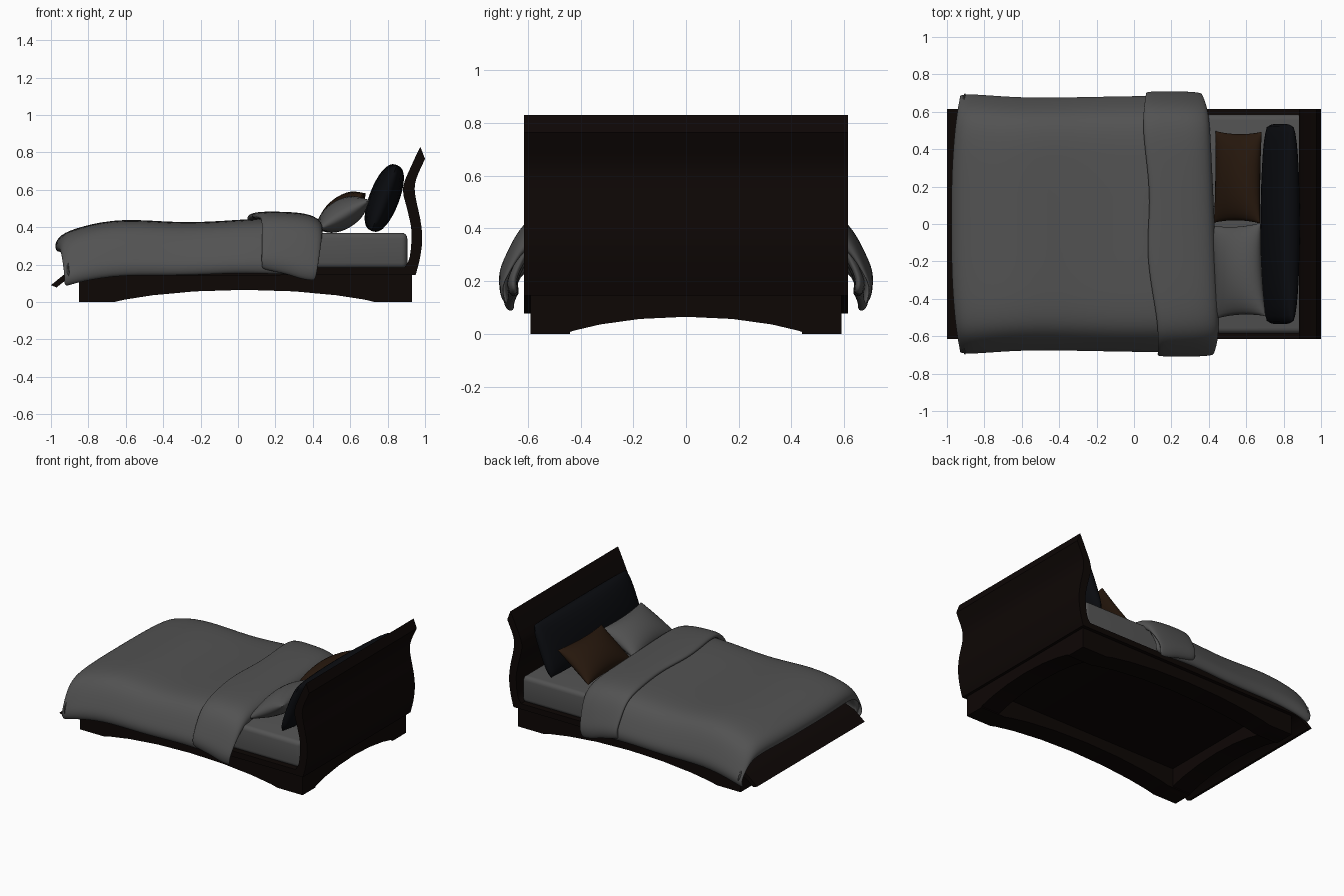
import bpy, bmesh, math
from mathutils import Matrix, Vector

if "Cube" in bpy.data.objects:
    bpy.data.objects.remove(bpy.data.objects["Cube"])


def material(name, rgb):
    m = bpy.data.materials.new(name)
    m.diffuse_color = (*rgb, 1)
    m.use_nodes = True
    m.node_tree.nodes["Principled BSDF"].inputs["Base Color"].default_value = m.diffuse_color
    return m


WOOD = material("dark_wood", (0.004, 0.002, 0.0015))
GREY = material("grey_cloth", (0.085, 0.085, 0.085))
BLACK = material("black_cloth", (0.003, 0.0035, 0.005))
BROWN = material("brown_cloth", (0.02, 0.009, 0.004))


def finish(name, bm, mat, angle=40):
    me = bpy.data.meshes.new(name)
    bm.to_mesh(me)
    bm.free()
    me.materials.append(mat)
    ob = bpy.data.objects.new(name, me)
    bpy.context.collection.objects.link(ob)
    bpy.ops.object.select_all(action='DESELECT')
    ob.select_set(True)
    bpy.context.view_layer.objects.active = ob
    bpy.ops.object.shade_smooth_by_angle(angle=math.radians(angle))
    return ob


def prism(name, pts, axis, lo, hi, mat):
    """Extrude an outline (horizontal, z) along y or x."""
    bm = bmesh.new()
    place = (lambda a, z: (a, lo, z)) if axis == 'y' else (lambda a, z: (lo, a, z))
    face = bm.faces.new([bm.verts.new(place(a, z)) for a, z in pts])
    ext = bmesh.ops.extrude_face_region(bm, geom=[face])
    d = Vector((0, hi - lo, 0)) if axis == 'y' else Vector((hi - lo, 0, 0))
    bmesh.ops.translate(bm, vec=d, verts=[g for g in ext['geom'] if isinstance(g, bmesh.types.BMVert)])
    bmesh.ops.recalc_face_normals(bm, faces=bm.faces)
    return finish(name, bm, mat)


def smooth_path(pts, n=3):
    """Catmull-Rom refinement of an open point list."""
    p = [Vector(q) for q in pts]
    p = [2 * p[0] - p[1]] + p + [2 * p[-1] - p[-2]]
    out = []
    for a, b, c, d in zip(p, p[1:], p[2:], p[3:]):
        for i in range(n):
            t = i / n
            out.append(0.5 * (2 * b + (c - a) * t + (2 * a - 5 * b + 4 * c - d) * t * t
                              + (3 * b - a - 3 * c + d) * t ** 3))
    return out + [p[-2]]


# sleigh frame: headboard, platform and foot lip in one swept profile
outer = smooth_path([(.95, .145), (.972, .23), (.985, .335), (.975, .44), (.947, .575),
                     (.952, .655), (1.0, .765)])
inner = smooth_path([(.975, .83), (.93, .735), (.882, .61), (.905, .495), (.928, .377),
                     (.918, .24), (.89, .185)])
foot = [(-.84, .185), (-.92, .155), (-1.0, .09), (-.97, .078), (-.91, .125), (-.85, .14)]
prism("sleigh_frame", outer + inner + foot, 'y', -.615, .615, WOOD)


# arched plinth panels
def arch(lo, hi, a, b, n=8, rise=.065):
    mid, half = (a + b) / 2, (b - a) / 2
    low = [(mid - half * math.cos(math.pi * i / n),
            rise * math.sin(math.pi * i / n) ** 1.7) for i in range(n + 1)]
    return [(lo, 0)] + low + [(hi, 0), (hi, .145), (lo, .145)]


WALL = .15
for side, y in (("front", -.59), ("back", .59 - WALL)):
    prism(side + "_plinth", arch(-.85, .93, -.66, .73), 'y', y, y + WALL, WOOD)
for side, x in (("foot", -.85), ("head", .93 - WALL)):
    prism(side + "_plinth", arch(-.589, .589, -.46, .46), 'x', x, x + WALL, WOOD)

# mattress
bm = bmesh.new()
bmesh.ops.create_cube(bm, size=1)
bmesh.ops.scale(bm, vec=(1.745, 1.17, .19), verts=bm.verts)
bmesh.ops.translate(bm, vec=(.0325, 0, .275), verts=bm.verts)
bmesh.ops.bevel(bm, geom=bm.edges[:], offset=.03, segments=4, profile=.5, affect='EDGES')
finish("mattress", bm, GREY)

# draped cloth: half cross-section as (y, fraction of drop)
HALF = [(.15, 1), (.32, 1), (.49, .985), (.585, .89), (.64, .68), (.68, .42), (.71, .2), (.69, 0)]
SECTION = [(-y, f) for y, f in reversed(HALF)] + [(0, 1)] + HALF


def drape(name, rows, thick, wave=0, shear=0, lean=0):
    """rows: centre x, edge x, top z, hem z, width factor"""
    bm = bmesh.new()
    grid = []
    for i, (xc, xe, top, hem, w) in enumerate(rows):
        line = []
        for y, f in SECTION:
            x = xc + (xe - xc) * abs(y / .7) ** 3 - shear * y
            if i < 2:
                x += wave * math.sin(9 * y)
            if i > 2:
                x -= lean * (1 - f)
            line.append(bm.verts.new((x, y * w, hem + (top - hem) * f)))
        grid.append(line)
    for r, s in zip(grid, grid[1:]):
        for j in range(len(SECTION) - 1):
            bm.faces.new((r[j], s[j], s[j + 1], r[j + 1]))
    ob = finish(name, bm, GREY, 180)
    sol = ob.modifiers.new("thickness", 'SOLIDIFY')
    sol.thickness, sol.offset = thick, -1
    ob.modifiers.new("smooth", 'SUBSURF').levels = 2
    ob.modifiers["smooth"].render_levels = 2


drape("duvet", [
    (-.965, -.915, .26, .125, .965), (-.985, -.935, .30, .09, .975), (-.955, -.92, .36, .075, .985),
    (-.85, -.85, .402, .10, .99), (-.62, -.62, .452, .14, .96), (-.3, -.3, .418, .13, .965),
    (0, 0, .44, .15, .975), (.2, .2, .45, .14, .975), (.39, .37, .44, .14, .96)], .04)

drape("duvet_fold", [
    (.07, .09, .455, .175, 1.0), (.085, .11, .485, .165, 1.01), (.24, .24, .483, .14, 1.01),
    (.36, .35, .475, .115, 1.01), (.43, .44, .44, .105, 1.0), (.435, .43, .375, .12, .98)],
    .035, .015, .045, .05)


# pillows: two bulged sheets sharing a pinched rim
def pillow(name, centre, length, height, thick, tilt, mat, pinch=.08, n=16, roll=0,
           power=.5, rounding=0):
    bm = bmesh.new()
    for s in (1, -1):
        g = []
        for i in range(n + 1):
            row = []
            for j in range(n + 1):
                u = -math.cos(math.pi * i / n)
                v = -math.cos(math.pi * j / n)
                bulge = (max(0, 1 - u * u) * max(0, 1 - v * v)) ** power
                corner = 1 - rounding * (u * v) ** 4
                row.append(bm.verts.new((
                    height / 2 * u * corner * (1 - pinch * (1 - v * v)),
                    length / 2 * v * corner * (1 - pinch * .6 * (1 - u * u)),
                    s * thick / 2 * bulge)))
            g.append(row)
        for a, b in zip(g, g[1:]):
            for j in range(n):
                bm.faces.new((a[j], b[j], b[j + 1], a[j + 1]))
    bmesh.ops.remove_doubles(bm, verts=bm.verts, dist=1e-5)
    bmesh.ops.recalc_face_normals(bm, faces=bm.faces)
    rot = Matrix.Rotation(math.radians(roll), 4, 'Z') @ Matrix.Rotation(math.radians(-tilt), 4, 'Y')
    bm.transform(Matrix.Translation(centre) @ rot)
    finish(name, bm, mat, 60)


pillow("long_back_pillow", (.782, 0, .556), 1.08, .385, .16, 69, BLACK, .02,
       power=.38, rounding=.04)
pillow("grey_pillow", (.557, -.25, .468), .5, .31, .16, 30, GREY, .1, roll=3)
pillow("brown_pillow", (.555, .25, .488), .49, .31, .15, 37, BROWN, .1, roll=-1)
